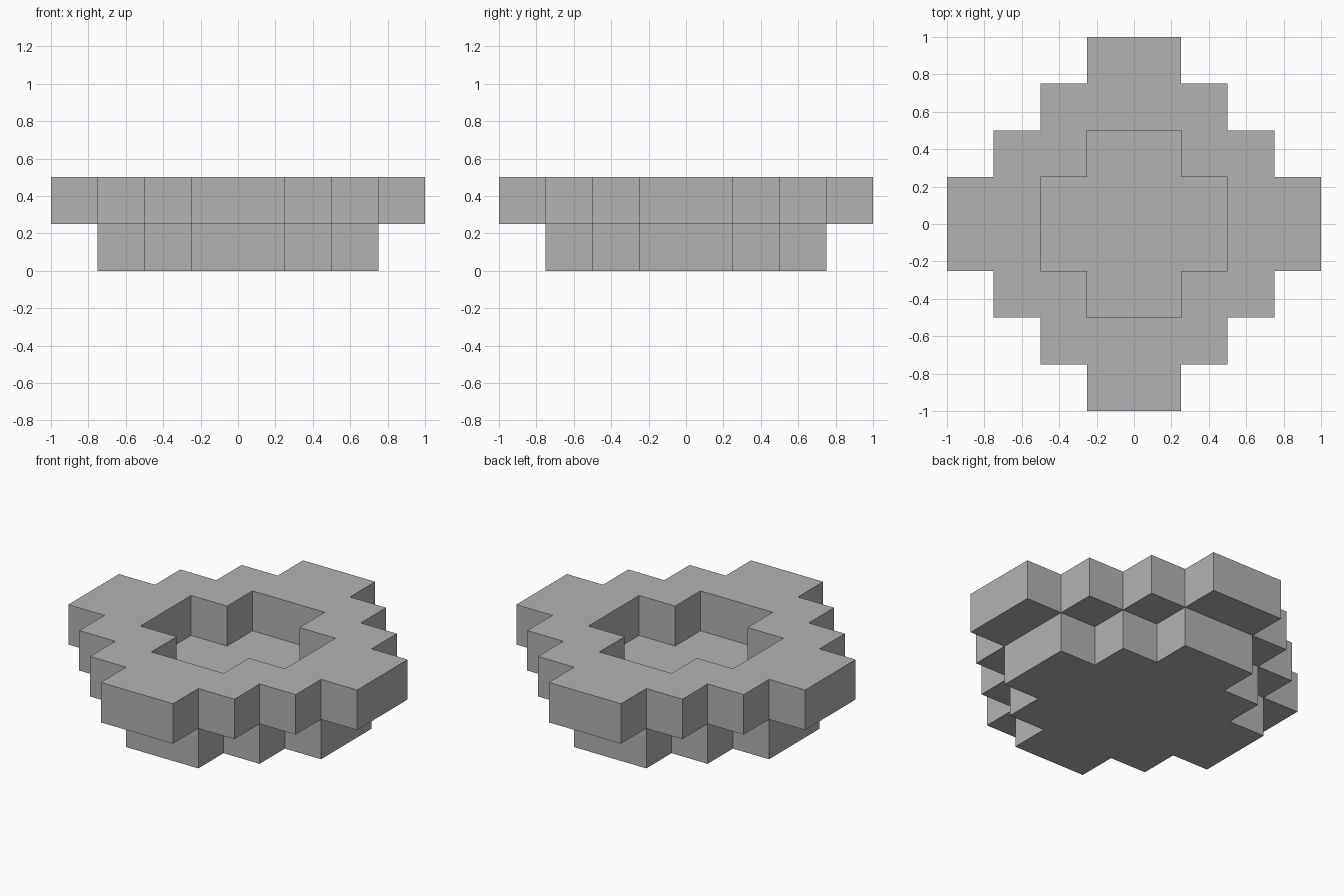
import bpy, bmesh, math
from mathutils import Vector

if "Cube" in bpy.data.objects:
    bpy.data.objects.remove(bpy.data.objects["Cube"])

CELL = 0.25  # edge length of one block


def filled(i, j, k):
    """Stepped diamond base, with a wider hollow rim on top."""
    d = abs(i + 0.5) + abs(j + 0.5)
    if k == 0:
        return d <= 3
    return k == 1 and 2 < d <= 4


grey = bpy.data.materials.new("stone grey")
grey.diffuse_color = (0.45, 0.45, 0.45, 1)
grey.use_nodes = True
grey.node_tree.nodes["Principled BSDF"].inputs["Base Color"].default_value = grey.diffuse_color

# Stepped basin: skin only the exposed sides of the filled blocks
bm = bmesh.new()
for i in range(-4, 4):
    for j in range(-4, 4):
        for k in range(2):
            if not filled(i, j, k):
                continue
            centre = Vector((i + 0.5, j + 0.5, k + 0.5))
            for axis in range(3):
                for sign in (-1, 1):
                    n = Vector((0, 0, 0))
                    n[axis] = sign
                    if filled(i + int(n.x), j + int(n.y), k + int(n.z)):
                        continue
                    u = Vector((0, 0, 0))
                    u[(axis + 1) % 3] = 0.5
                    v = n.cross(u)
                    mid = centre + n * 0.5
                    corners = (mid - u - v, mid + u - v, mid + u + v, mid - u + v)
                    bm.faces.new([bm.verts.new(c * CELL) for c in corners])

# Weld the skin and merge flat areas into clean faces
bmesh.ops.remove_doubles(bm, verts=bm.verts, dist=0.001)
bmesh.ops.dissolve_limit(bm, angle_limit=math.radians(1),
                         verts=bm.verts, edges=bm.edges)
mesh = bpy.data.meshes.new("stepped_basin")
bm.to_mesh(mesh)
bm.free()
mesh.materials.append(grey)
basin = bpy.data.objects.new("stepped_basin", mesh)
bpy.context.collection.objects.link(basin)
